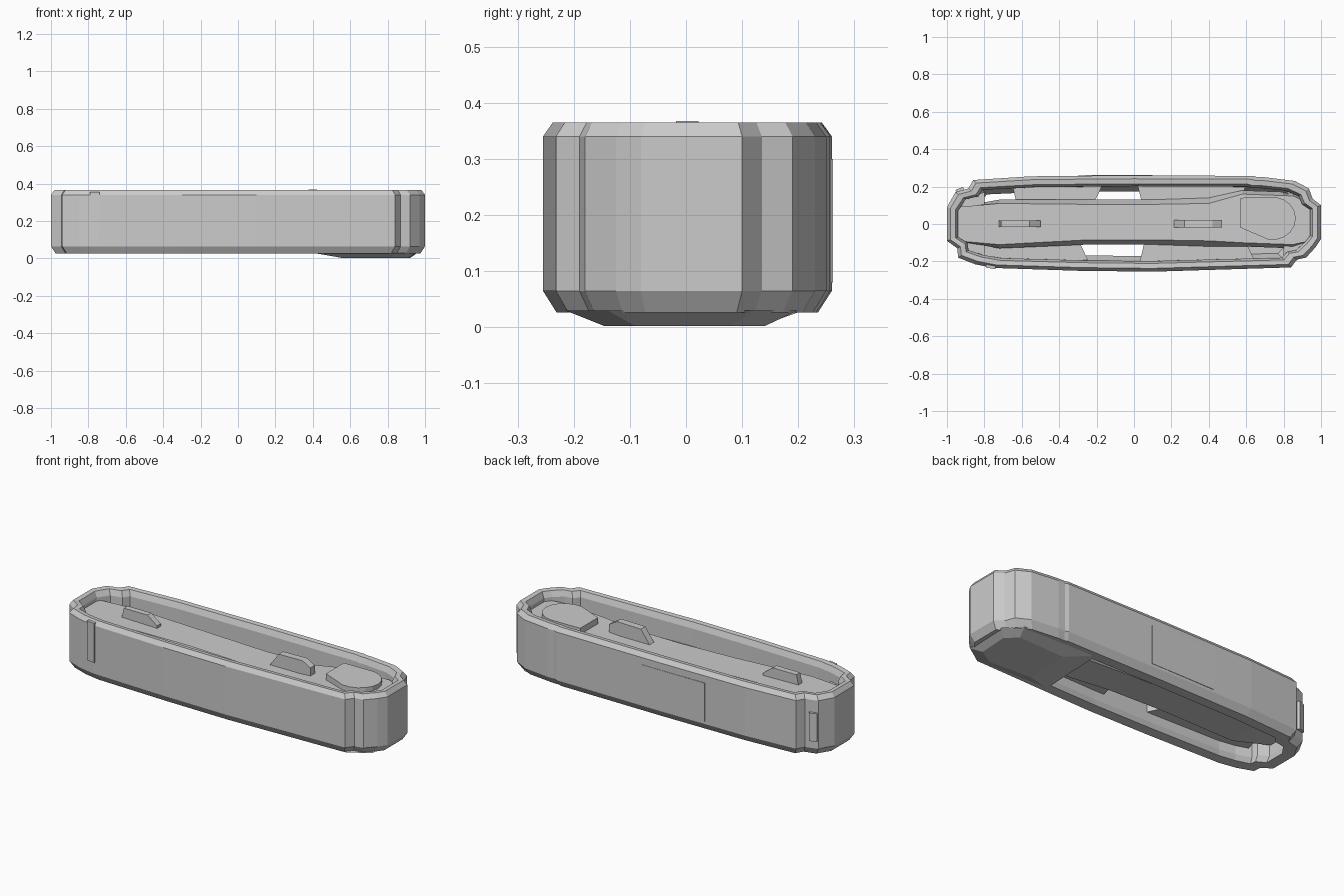
import bpy, bmesh, math

if "Cube" in bpy.data.objects:
    bpy.data.objects.remove(bpy.data.objects["Cube"])


def make(name, verts, faces):
    me = bpy.data.meshes.new(name)
    me.from_pydata(verts, [], faces)
    bm = bmesh.new()
    bm.from_mesh(me)
    bmesh.ops.recalc_face_normals(bm, faces=bm.faces)
    bm.to_mesh(me)
    bm.free()
    ob = bpy.data.objects.new(name, me)
    bpy.context.collection.objects.link(ob)
    return ob


def loft(name, rings, closed=False):
    # skin a list of equal-length rings; closed joins last ring to first
    n = len(rings[0])
    verts = [v for r in rings for v in r]
    m = len(rings)
    faces = []
    for i in range(m if closed else m - 1):
        k = (i + 1) % m
        for j in range(n):
            l = (j + 1) % n
            faces.append((i * n + j, i * n + l, k * n + l, k * n + j))
    if not closed:
        faces += [tuple(range(n)), tuple(range((m - 1) * n, m * n))]
    return make(name, verts, faces)


def prism_xz(name, pts, y0, y1):
    return loft(name, [[(x, y, z) for x, z in pts] for y in (y0, y1)])


def prism_xy(name, pts, z0, z1):
    return loft(name, [[(x, y, z) for x, y in pts] for z in (z0, z1)])


# Hollow outer shell: stepped plan outline swept through a wall section
outline = [(1.0, -.08), (1.0, .10), (.955, .135), (.935, .19), (.86, .23), (.70, .25),
           (.66, .25), (.64, .257), (0, .26), (-.55, .255), (-.86, .235), (-.885, .19),
           (-.955, .17), (-1.0, .09), (-1.0, -.09), (-.945, -.13), (-.94, -.18),
           (-.85, -.215), (-.75, -.235), (-.3, -.25), (.1, -.255), (.84, -.232),
           (.87, -.19), (.92, -.18), (.97, -.125)]
section = [(.018, .365), (0, .34), (0, .065), (.025, .026), (.085, .028),
           (.06, .08), (.058, .33), (.045, .362)]
loft("outer_shell", [[(x * (1 - d), y * (1 - d / .26), z) for x, y in outline]
                     for d, z in section], closed=True)

# Long inner body: x, top half-width, bottom half-width, top z, bottom z, y shift
stations = [(-.95, .09, .09, .31, .14, 0), (-.72, .11, .13, .31, .10, 0),
            (-.25, .095, .12, .30, .09, .01), (.1, .095, .12, .29, .08, .01),
            (.4, .10, .13, .29, .06, .01), (.58, .13, .15, .30, .03, .03),
            (.85, .13, .15, .31, .03, .02), (.94, .10, .11, .31, .05, .01)]
rings = []
for x, a, b, t, u, s in stations:
    rings.append([(x, s - a, t), (x, s - b, t - .06), (x, s - b, u + .03), (x, s - b + .03, u),
                  (x, s + b - .03, u), (x, s + b, u + .03), (x, s + b, t - .06), (x, s + a, t)])
loft("inner_body", rings)

# Tapered sole plate under the right end
top = [(.40, -.20), (.84, -.215), (.95, -.14), (.96, .12), (.88, .20), (.42, .21)]
low = [(.56, -.13), (.82, -.145), (.91, -.09), (.92, .08), (.86, .14), (.57, .13)]
loft("sole_plate", [[(x, y, z) for x, y in p] for p, z in ((top, .03), (low, .002))])

# Rounded pad on top of the right end
pad = [(.57, .14), (.57, -.02)] + [(.74 + .125 * math.cos(a), .03 + .115 * math.sin(a))
       for a in [math.radians(-100 + 20 * i) for i in range(11)]]
prism_xy("round_pad", pad, .29, .335)

# Two sloped fins on the deck
prism_xz("left_fin", [(-.73, .28), (-.71, .365), (-.56, .365), (-.50, .32), (-.50, .28)], -.016, .018)
prism_xz("right_fin", [(.20, .27), (.27, .365), (.42, .368), (.47, .34), (.47, .27)], -.018, .022)

# Brackets tying the inner body to the walls
for i, (x0, x1, s) in enumerate([(-.62, -.17, 1), (.05, .60, 1), (-.85, -.24, -1), (.06, .65, -1)]):
    prism_xy(f"side_bracket_{i}", [(x0, .08 * s), (x1 - .06, .08 * s),
                                   (x1, .205 * s), (x0 - .03, .205 * s)], .13, .23)

# End webs linking the body to the caps, below the rim
for s in (-1, 1):
    prism_xy("end_web_left" if s < 0 else "end_web_right",
             [(.80 * s, -.17), (.93 * s, -.13), (.95 * s, 0), (.93 * s, .13), (.80 * s, .17)], .20, .28)

# Small raised strips on the walls
prism_xy("front_strip", [(-.79, -.20), (-.79, -.233), (-.74, -.242), (-.74, -.21)], .13, .355)
prism_xy("back_corner_tab", [(-.90, .17), (-.915, .198), (-.955, .182), (-.945, .15)], .11, .27)
prism_xy("back_ridge", [(-.3, .25), (-.3, .2605), (.1, .2620), (.1, .25)], .08, .30)
